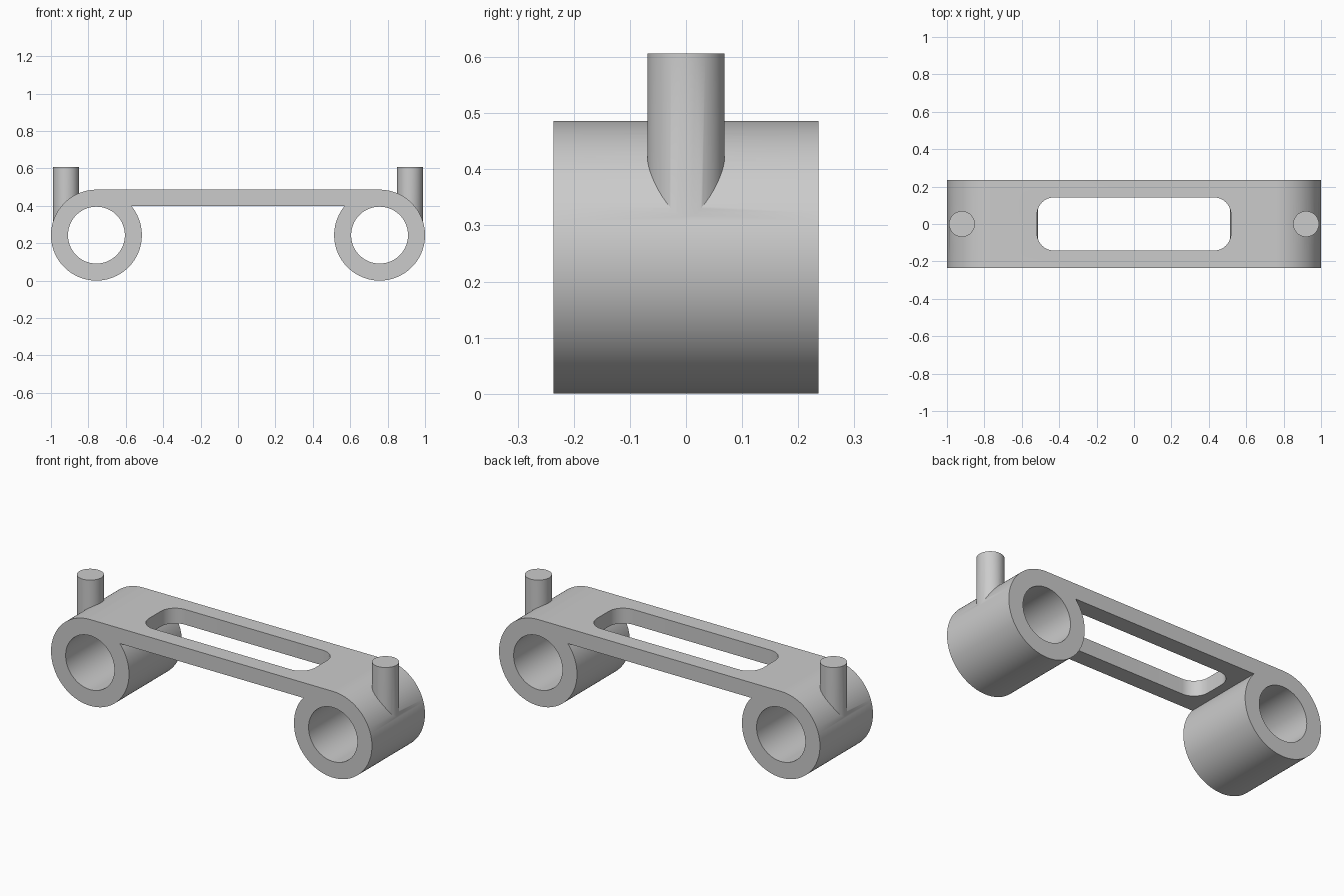
import bpy, bmesh
from math import pi, cos, sin, asin, radians
from mathutils import Matrix

cube = bpy.data.objects.get("Cube")
if cube:
    bpy.data.objects.remove(cube, do_unlink=True)

# Main dimensions
RING_X, RING_R, BORE_R = 0.757, 0.243, 0.152
DEPTH, PLATE_LOW = 0.472, 0.40
PIN_X, PIN_R, PIN_LOW, PIN_TOP = 0.92, 0.069, 0.30, 0.606
SLOT_X, SLOT_Y, SLOT_R = 0.518, 0.142, 0.09

grey = bpy.data.materials.new("plain grey")
grey.use_nodes = True
grey.diffuse_color = (0.6, 0.6, 0.6, 1)
grey.node_tree.nodes["Principled BSDF"].inputs["Base Color"].default_value = (0.6, 0.6, 0.6, 1)


def arc(cx, cy, r, start, end, steps):
    angles = [start + (end - start) * i / steps for i in range(steps + 1)]
    return [(cx + r * cos(a), cy + r * sin(a)) for a in angles]


def prism(name, outline, low, high, along_y=False):
    """Extrude a flat outline along z, or along y when it is a side profile."""
    bm = bmesh.new()
    face = bm.faces.new([bm.verts.new((x, y, low)) for x, y in outline])
    new = bmesh.ops.extrude_face_region(bm, geom=[face])["geom"]
    bmesh.ops.translate(bm, vec=(0, 0, high - low),
                        verts=[v for v in new if isinstance(v, bmesh.types.BMVert)])
    if along_y:
        bmesh.ops.transform(bm, matrix=Matrix.Rotation(pi / 2, 4, "X"), verts=bm.verts)
    bmesh.ops.recalc_face_normals(bm, faces=bm.faces)
    mesh = bpy.data.meshes.new(name)
    bm.to_mesh(mesh)
    bm.free()
    mesh.materials.append(grey)
    obj = bpy.data.objects.new(name, mesh)
    bpy.context.collection.objects.link(obj)
    return obj


def combine(target, tool, operation):
    mod = target.modifiers.new(tool.name, "BOOLEAN")
    mod.operation, mod.solver, mod.object = operation, "EXACT", tool
    bpy.context.view_layer.objects.active = target
    bpy.ops.object.modifier_apply(modifier=mod.name)
    bpy.data.objects.remove(tool, do_unlink=True)


# Link body: two round ends joined by a thin plate along their tops
meet = asin((PLATE_LOW - RING_R) / RING_R)
right_end = arc(RING_X, RING_R, RING_R, pi / 2, meet - pi, 80)
# The arc runs clockwise over the outer side and back up to the plate's underside
right_end = arc(RING_X, RING_R, RING_R, pi / 2, -pi - meet, 96)
left_end = [(-x, z) for x, z in reversed(right_end)]
body = prism("link_body", right_end + left_end, -DEPTH / 2, DEPTH / 2, along_y=True)

# Upright pins, then the bores that trim them, mirrored on both ends
for side, sx in (("left", 1), ("right", -1)):
    pin = prism(side + "_pin", arc(sx * PIN_X, 0, PIN_R, 0, 2 * pi, 48)[:-1], PIN_LOW, PIN_TOP)
    combine(body, pin, "UNION")
for side, sx in (("left", 1), ("right", -1)):
    bore = prism(side + "_bore", arc(sx * RING_X, RING_R, BORE_R, 0, 2 * pi, 80)[:-1],
                 -DEPTH, DEPTH, along_y=True)
    combine(body, bore, "DIFFERENCE")

# Rounded slot through the plate
slot_outline = []
for quarter, (sx, sy) in enumerate(((1, 1), (-1, 1), (-1, -1), (1, -1))):
    slot_outline += arc(sx * (SLOT_X - SLOT_R), sy * (SLOT_Y - SLOT_R), SLOT_R,
                        quarter * pi / 2, (quarter + 1) * pi / 2, 12)
combine(body, prism("slot", slot_outline, PLATE_LOW - 0.05, 2 * RING_R + 0.05), "DIFFERENCE")

# Smooth round surfaces, keep the edges crisp
bpy.ops.object.select_all(action="DESELECT")
body.select_set(True)
bpy.context.view_layer.objects.active = body
bpy.ops.object.shade_smooth_by_angle(angle=radians(30))
